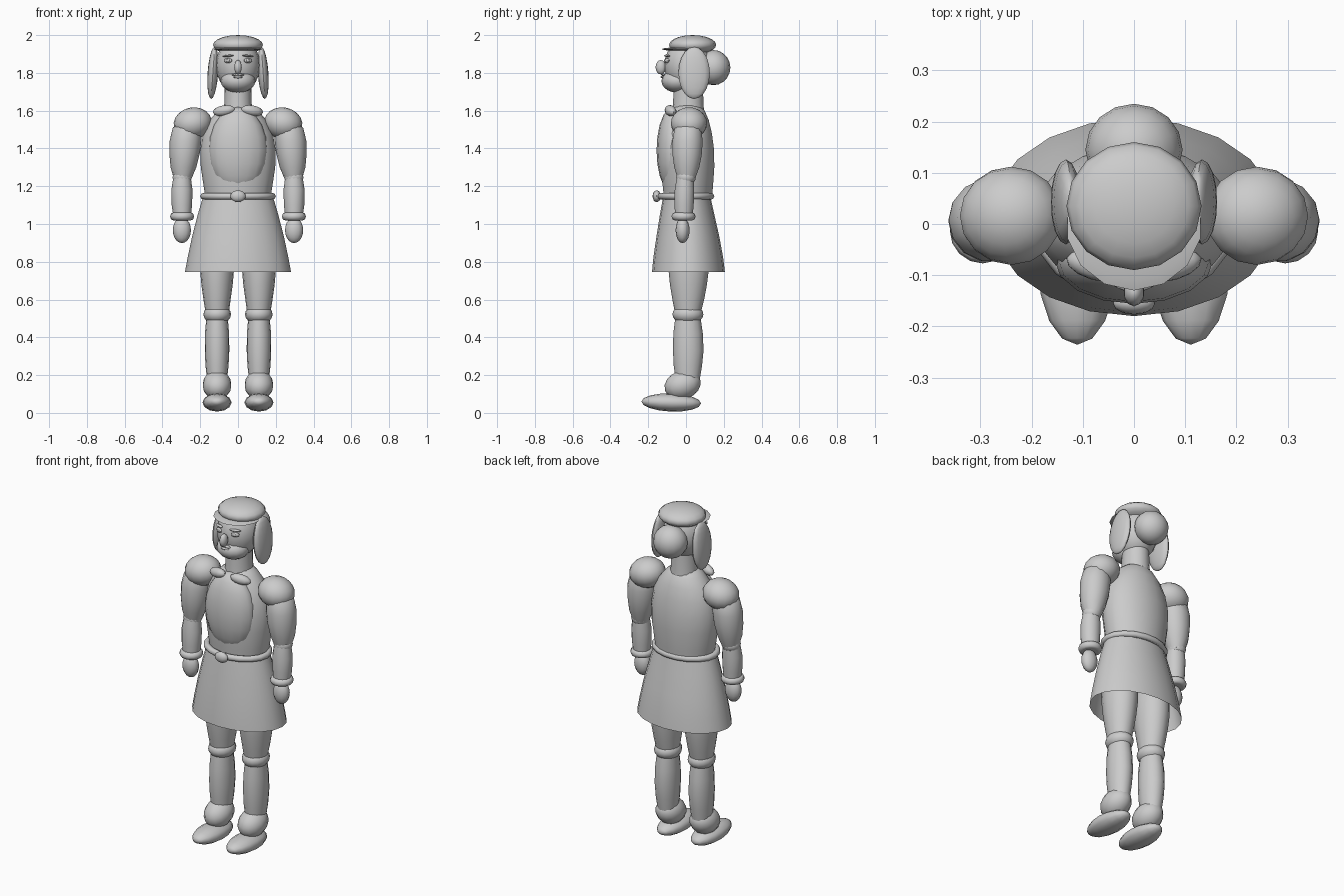
import bpy, bmesh, math
from mathutils import Matrix, Vector

grey = bpy.data.materials.new("plain grey")
grey.diffuse_color = (0.6, 0.6, 0.6, 1)


def finish(bm, name):
    bmesh.ops.recalc_face_normals(bm, faces=bm.faces)
    me = bpy.data.meshes.new(name)
    bm.to_mesh(me)
    bm.free()
    me.materials.append(grey)
    ob = bpy.data.objects.new(name, me)
    bpy.context.collection.objects.link(ob)
    bpy.context.view_layer.objects.active = ob
    ob.select_set(True)
    bpy.ops.object.shade_smooth_by_angle(angle=math.radians(50))
    ob.select_set(False)
    return ob


def ball(name, c, r, rot=(0, 0, 0), seg=16, rings=10):
    """Ellipsoid with centre c, radii r and rotation in degrees."""
    bm = bmesh.new()
    bmesh.ops.create_uvsphere(bm, u_segments=seg, v_segments=rings, radius=1)
    m = Matrix.Translation(c)
    for a, ax in zip(rot, "XYZ"):
        m = m @ Matrix.Rotation(math.radians(a), 4, ax)
    bm.transform(m @ Matrix.Diagonal((*r, 1)))
    return finish(bm, name)


def lathe(name, rows, seg=16, caps=True):
    """Stacked ellipses; each row is z, x centre, y centre, x radius, y radius."""
    bm = bmesh.new()
    loops = []
    for z, cx, cy, rx, ry in rows:
        loops.append([bm.verts.new((cx + rx * math.cos(t), cy + ry * math.sin(t), z))
                      for t in (2 * math.pi * i / seg for i in range(seg))])
    for a, b in zip(loops, loops[1:]):
        for i in range(seg):
            j = (i + 1) % seg
            bm.faces.new((a[i], a[j], b[j], b[i]))
    if caps:
        bm.faces.new(loops[0])
        bm.faces.new(loops[-1])
    return finish(bm, name)


def ring(name, c, rx, ry, tube, height, seg=18, sides=8):
    """Elliptical ring lying flat."""
    bm = bmesh.new()
    vs = []
    for i in range(seg):
        t = 2 * math.pi * i / seg
        for k in range(sides):
            p = 2 * math.pi * k / sides
            d = tube * math.cos(p)
            vs.append(bm.verts.new((c[0] + (rx + d) * math.cos(t),
                                    c[1] + (ry + d) * math.sin(t),
                                    c[2] + height * math.sin(p))))
    for i in range(seg):
        n = (i + 1) % seg
        for k in range(sides):
            q = (k + 1) % sides
            bm.faces.new((vs[i * sides + k], vs[n * sides + k],
                          vs[n * sides + q], vs[i * sides + q]))
    return finish(bm, name)


# head, jaw and neck
ball("head", (0, 0.01, 1.84), (0.118, 0.125, 0.145))
ball("jaw", (0, -0.045, 1.757), (0.092, 0.085, 0.062))
lathe("neck", [(1.58, 0, 0.012, 0.08, 0.085), (1.64, 0, 0.012, 0.072, 0.08),
               (1.74, 0, 0.012, 0.07, 0.078)])

# cap, brim and hair bun
ball("cap", (0, 0.035, 1.948), (0.132, 0.125, 0.052))
ball("cap_brim", (0, 0.0, 1.926), (0.133, 0.13, 0.011), seg=14, rings=6)
ball("hair_bun", (0, 0.145, 1.828), (0.095, 0.09, 0.093))

# face
ball("nose", (0, -0.133, 1.83), (0.021, 0.028, 0.038), seg=10, rings=8)
ball("upper_lip", (0, -0.12, 1.79), (0.036, 0.012, 0.007), seg=10, rings=6)
ball("lower_lip", (0, -0.123, 1.778), (0.026, 0.012, 0.007), seg=10, rings=6)

# torso, breastplate, belt and buckle
lathe("torso", [(1.13, 0, 0.01, 0.17, 0.128), (1.2, 0, 0.01, 0.182, 0.135),
                (1.3, 0, 0.01, 0.197, 0.142), (1.39, 0, 0.01, 0.2, 0.141),
                (1.48, 0, 0.01, 0.184, 0.129), (1.55, 0, 0.01, 0.15, 0.112),
                (1.6, 0, 0.01, 0.108, 0.09), (1.63, 0, 0.01, 0.07, 0.065)], 18)
ball("breastplate", (0, -0.068, 1.39), (0.156, 0.088, 0.23))
ring("belt", (0, 0, 1.147), 0.182, 0.134, 0.018, 0.018)
ball("buckle", (0, -0.155, 1.147), (0.041, 0.022, 0.031), seg=12, rings=8)

# open skirt
lathe("skirt", [(1.145, 0, 0.004, 0.185, 0.125), (1.05, 0, 0.006, 0.213, 0.144),
                (0.93, 0, 0.01, 0.244, 0.167), (0.82, 0, 0.012, 0.267, 0.185),
                (0.745, 0, 0.013, 0.281, 0.193)], 20, caps=False)

# paired parts
for s, side in ((1, "left"), (-1, "right")):
    # eyes, brows, hair lobes and collar
    ball(side + "_eye", (s * 0.053, -0.101, 1.865), (0.024, 0.01, 0.013), (0, 0, s * 25), 10, 6)
    ball(side + "_pupil", (s * 0.052, -0.109, 1.865), (0.009, 0.007, 0.009), seg=8, rings=6)
    ball(side + "_brow", (s * 0.052, -0.1, 1.89), (0.032, 0.011, 0.006), (0, s * 4, s * 25), 10, 6)
    ball(side + "_hair_lobe", (s * 0.133, 0.043, 1.8), (0.028, 0.083, 0.138), (0, -s * 4, 0))
    ball(side + "_collar", (s * 0.075, -0.082, 1.6), (0.06, 0.028, 0.028), (0, s * 10, s * 15), 12, 8)

    # arm
    ball(side + "_shoulder", (s * 0.24, 0.016, 1.533), (0.102, 0.096, 0.084), (0, s * 12, 0))
    lathe(side + "_upper_arm",
          [(1.235, s * 0.293, 0.002, 0.045, 0.046), (1.3, s * 0.289, 0.004, 0.068, 0.068),
           (1.37, s * 0.283, 0.006, 0.08, 0.08), (1.44, s * 0.278, 0.008, 0.084, 0.082),
           (1.51, s * 0.27, 0.01, 0.075, 0.072), (1.55, s * 0.26, 0.01, 0.045, 0.045)], 14)
    ball(side + "_elbow", (s * 0.296, 0.0, 1.247), (0.052, 0.052, 0.044), seg=14, rings=8)
    lathe(side + "_forearm",
          [(1.02, s * 0.296, -0.012, 0.044, 0.046), (1.1, s * 0.297, -0.01, 0.054, 0.052),
           (1.18, s * 0.297, -0.008, 0.056, 0.053), (1.25, s * 0.296, -0.004, 0.046, 0.046)], 14)
    ring(side + "_bracelet", (s * 0.296, -0.013, 1.04), 0.044, 0.044, 0.02, 0.022, 16)
    ball(side + "_hand", (s * 0.297, -0.018, 0.967), (0.048, 0.037, 0.068), seg=12, rings=10)

    # leg
    lathe(side + "_thigh",
          [(0.52, s * 0.11, 0.01, 0.06, 0.066), (0.6, s * 0.111, 0.012, 0.072, 0.084),
           (0.68, s * 0.111, 0.013, 0.083, 0.098), (0.76, s * 0.111, 0.014, 0.09, 0.107),
           (0.86, s * 0.111, 0.014, 0.09, 0.107), (0.96, s * 0.11, 0.014, 0.07, 0.08),
           (1.02, s * 0.11, 0.014, 0.035, 0.04)])
    ball(side + "_knee", (s * 0.11, 0.01, 0.522), (0.073, 0.082, 0.054))
    lathe(side + "_calf",
          [(0.15, s * 0.111, 0.008, 0.05, 0.06), (0.25, s * 0.111, 0.01, 0.061, 0.075),
           (0.33, s * 0.111, 0.012, 0.065, 0.081), (0.42, s * 0.111, 0.011, 0.064, 0.078),
           (0.51, s * 0.111, 0.01, 0.056, 0.066)])
    ball(side + "_ankle", (s * 0.111, -0.018, 0.148), (0.077, 0.098, 0.076), (18, 0, 0), 14, 8)
    # foot with its tip pointing forward
    ball(side + "_foot", (s * 0.111, -0.078, 0.055), (0.077, 0.048, 0.158), (88, 0, 0), 12, 8)
